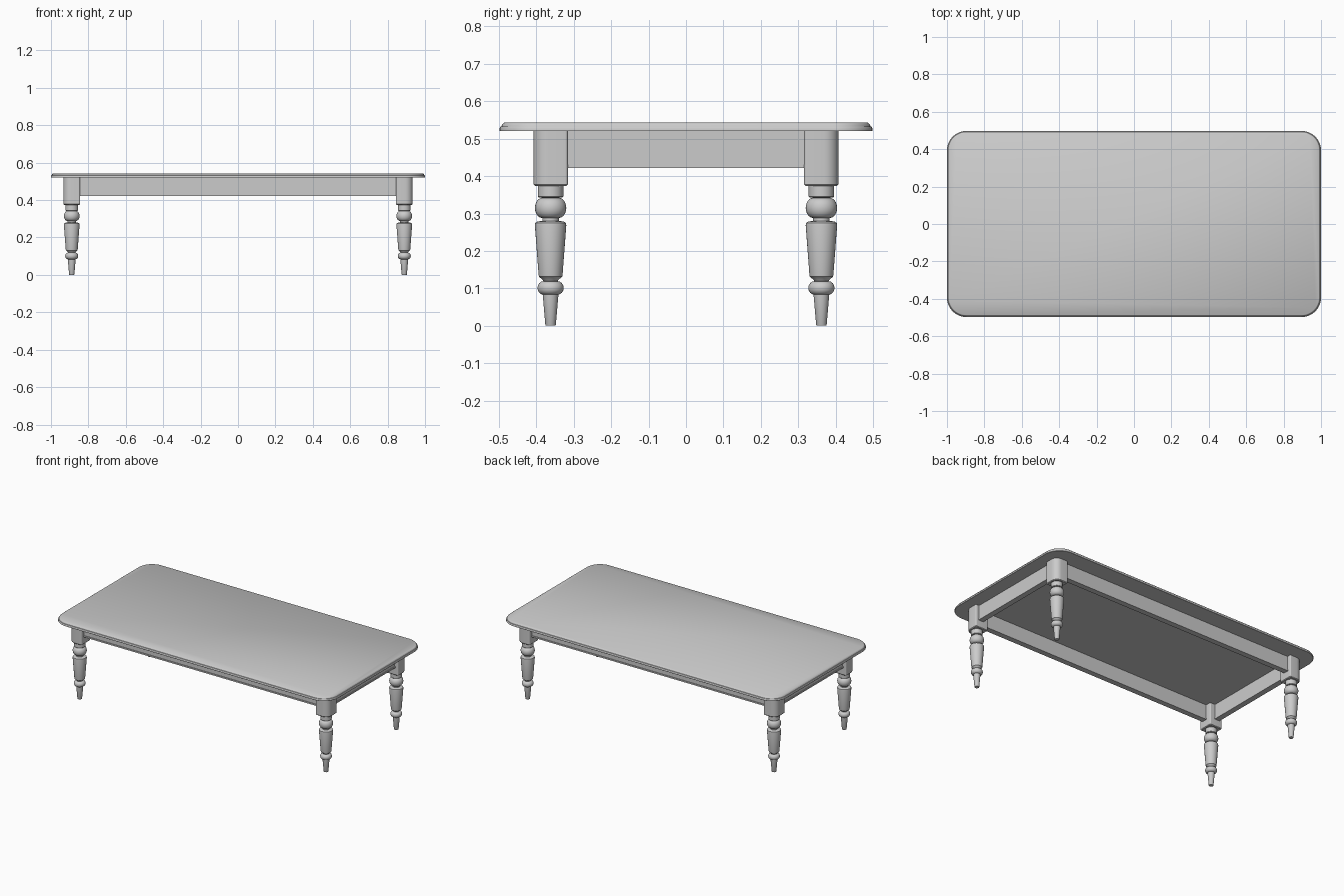
import bpy, bmesh
from math import pi, cos, sin, radians

if "Cube" in bpy.data.objects:
    bpy.data.objects.remove(bpy.data.objects["Cube"])

LEG_X, LEG_Y = 0.889, 0.362


def finish(bm, name, angle=35):
    bmesh.ops.recalc_face_normals(bm, faces=bm.faces)
    mesh = bpy.data.meshes.new(name)
    bm.to_mesh(mesh)
    bm.free()
    ob = bpy.data.objects.new(name, mesh)
    bpy.context.collection.objects.link(ob)
    bpy.ops.object.select_all(action='DESELECT')
    ob.select_set(True)
    bpy.context.view_layer.objects.active = ob
    bpy.ops.object.shade_smooth_by_angle(angle=radians(angle))
    return ob


def rounded_rect(hx, hy, radii, steps):
    """Outline with one radius per corner: ++, -+, --, +-."""
    pts = []
    for i, (sx, sy) in enumerate([(1, 1), (-1, 1), (-1, -1), (1, -1)]):
        r = radii[i]
        for k in range(steps + 1):
            a = (i + k / steps) * pi / 2
            pts.append((sx * (hx - r) + r * cos(a), sy * (hy - r) + r * sin(a)))
    return pts


def loft(name, rings):
    """Skin a stack of (z, outline) rings and cap both ends."""
    bm = bmesh.new()
    loops = [[bm.verts.new((x, y, z)) for x, y in pts] for z, pts in rings]
    n = len(loops[0])
    for a, b in zip(loops, loops[1:]):
        for i in range(n):
            j = (i + 1) % n
            bm.faces.new((a[i], a[j], b[j], b[i]))
    bm.faces.new(loops[0][::-1])
    bm.faces.new(loops[-1])
    return finish(bm, name)


def circle(r, n=32):
    return [(r * cos(2 * pi * i / n), r * sin(2 * pi * i / n)) for i in range(n)]


def box(name, center, size):
    bm = bmesh.new()
    bmesh.ops.create_cube(bm, size=1)
    for v in bm.verts:
        v.co = [c + p * s for c, p, s in zip(center, v.co, size)]
    return finish(bm, name)


# Table top with a stepped, moulded edge
edge = [(0.520, 0.001), (0.521, 0.0), (0.529, 0.0), (0.532, 0.002), (0.533, 0.005),
        (0.537, 0.006), (0.541, 0.009), (0.543, 0.012)]
loft("table_top", [(z, rounded_rect(1 - d, 0.498 - d, [0.105 - d] * 4, 10)) for z, d in edge])

# Turned leg profile: (z, radius)
profile = [(0, 0.013), (0.002, 0.014), (0.083, 0.021)]
profile += [(0.101 + 0.018 * sin(a), 0.019 + 0.016 * cos(a))
            for a in [pi * (k / 8 - 0.5) for k in range(9)]]
profile += [(0.123, 0.021), (0.131, 0.031), (0.136, 0.032), (0.268, 0.042), (0.275, 0.041),
            (0.279, 0.034), (0.280, 0.022), (0.287, 0.022)]
profile += [(0.315 + 0.027 * sin(a), 0.022 + 0.020 * cos(a))
            for a in [pi * (k / 10 - 0.5) for k in range(11)]]
profile += [(0.343, 0.032), (0.345, 0.034), (0.378, 0.034)]

# Legs: turned part plus a block whose outer corner is rounded
for fb, sy in (("front", -1), ("back", 1)):
    for lr, sx in (("left", -1), ("right", 1)):
        leg = loft(f"{fb}_{lr}_leg", [(z, circle(r)) for z, r in profile])
        outer = [(1, 1), (-1, 1), (-1, -1), (1, -1)].index((sx, sy))
        radii = [0.04 if i == outer else 0.007 for i in range(4)]
        rings = []
        for z, d in [(0.374, 0.004), (0.378, 0.0), (0.521, 0.0)]:
            rings.append((z, rounded_rect(0.045 - d, 0.046 - d,
                                          [max(r - d, 0.002) for r in radii], 8)))
        block = loft(f"{fb}_{lr}_leg_block", rings)
        for ob in (leg, block):
            ob.location = (sx * LEG_X, sy * LEG_Y, 0)

# Aprons with a thin bead along the lower edge
AY, AX = LEG_Y + 0.006, LEG_X + 0.006
for name, s in (("front", -1), ("back", 1)):
    box(f"{name}_apron", (0, s * AY, 0.4755), (2 * LEG_X, 0.030, 0.091))
    box(f"{name}_apron_bead", (0, s * (AY + 0.001), 0.4265), (2 * LEG_X, 0.036, 0.009))
for name, s in (("left", -1), ("right", 1)):
    box(f"{name}_apron", (s * AX, 0, 0.4755), (0.030, 2 * LEG_Y, 0.091))
    box(f"{name}_apron_bead", (s * (AX + 0.001), 0, 0.4265), (0.036, 2 * LEG_Y, 0.009))
